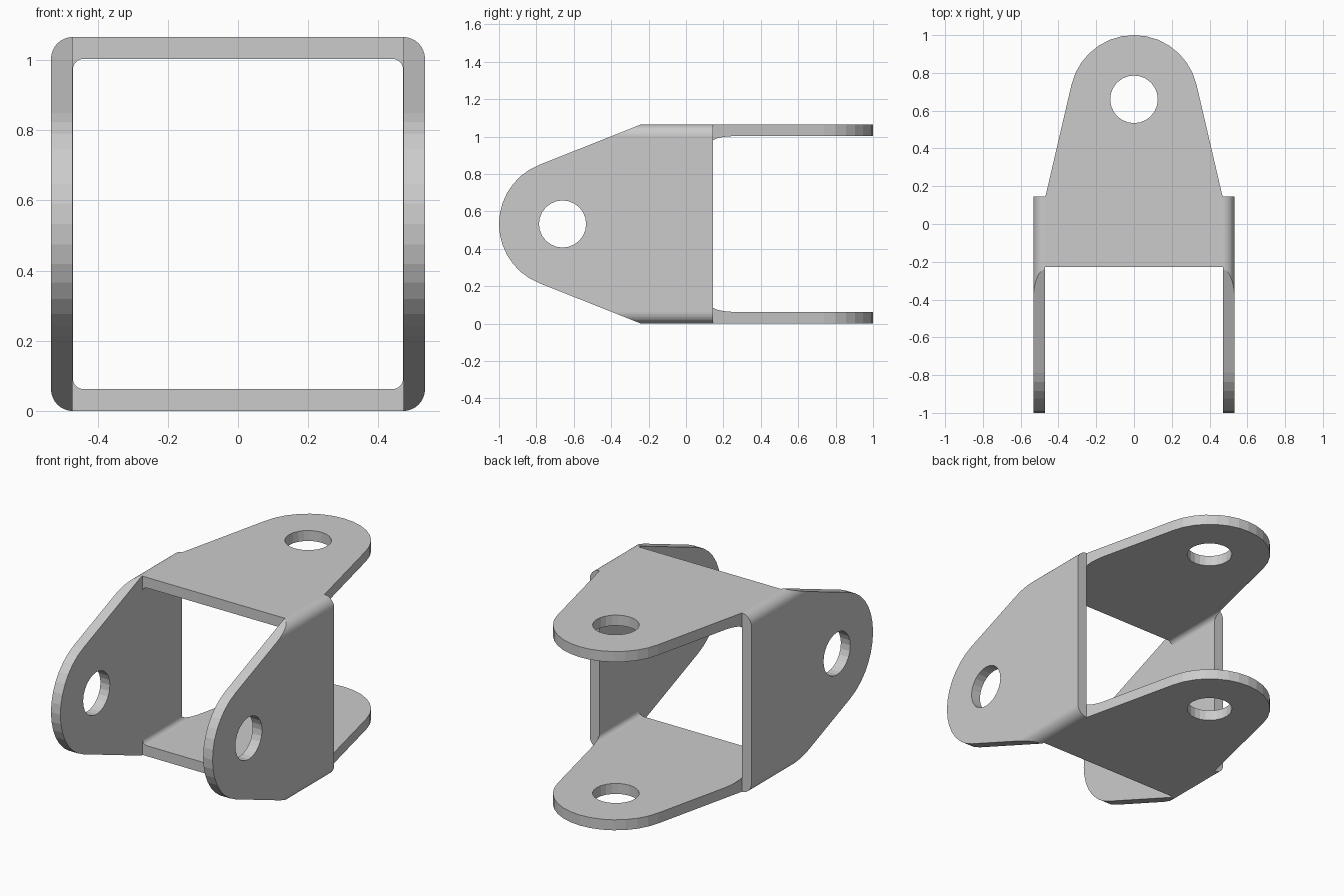
import bpy, bmesh
from math import sin, cos, acos, atan2, hypot, pi
from mathutils import Matrix, Vector

if "Cube" in bpy.data.objects:
    bpy.data.objects.remove(bpy.data.objects["Cube"])

H = 0.5325      # half width of the square sleeve
T = 0.0625      # sheet thickness
INNER = H - T
EYE = 0.66      # distance of the pin holes from the middle
R_EYE = 0.34
R_HOLE = 0.126


def prism(name, loops, to_world, half):
    """Extrude a 2D outline (or outer + inner pair) symmetrically; to_world maps (u, v, w)."""
    bm = bmesh.new()
    rings = []
    for loop in loops:
        rings.append([[bm.verts.new(to_world(u, v, w)) for u, v in loop]
                      for w in (-half, half)])
    n = len(loops[0])
    for a, b in rings:
        for i in range(n):
            j = (i + 1) % n
            bm.faces.new((a[i], a[j], b[j], b[i]))
    for k in (0, 1):
        if len(rings) == 1:
            bm.faces.new(rings[0][k])
        else:
            o, q = rings[0][k], rings[1][k]
            for i in range(n):
                j = (i + 1) % n
                bm.faces.new((o[i], o[j], q[j], q[i]))
    bmesh.ops.recalc_face_normals(bm, faces=bm.faces)
    me = bpy.data.meshes.new(name)
    bm.to_mesh(me)
    bm.free()
    ob = bpy.data.objects.new(name, me)
    bpy.context.collection.objects.link(ob)
    return ob


def rounded_square(half, r, seg=8):
    pts = []
    for k in range(4):
        sx, sy = ((1, 1), (-1, 1), (-1, -1), (1, -1))[k]
        for i in range(seg + 1):
            a = (k + i / seg) * pi / 2
            pts.append((sx * (half - r) + r * cos(a), sy * (half - r) + r * sin(a)))
    return pts


def circle(u, v, r, n=24):
    return [(u + r * cos(2 * pi * i / n), v + r * sin(2 * pi * i / n)) for i in range(n)]


def lug_outline(u0, v0, stepped, seg=14):
    """Tapered outline running from (u0, v0) tangent to the rounded eye."""
    du, dv = u0 - EYE, v0
    t = atan2(dv, du) - acos(R_EYE / hypot(du, dv))
    arc = [(EYE + R_EYE * cos(t - 2 * t * i / seg), R_EYE * sin(t - 2 * t * i / seg))
           for i in range(seg + 1)]
    if stepped:
        side = [(-1.2, 0.7), (u0, 0.7), (u0, v0)]
    else:
        slope = (v0 - arc[0][1]) / (u0 - arc[0][0])
        side = [(-1.2, 0.7), (u0 + (0.7 - v0) / slope, 0.7)]
    return side + arc + [(u, -v) for u, v in reversed(side)]


def cut(ob, cutter, op):
    cutter.hide_render = True
    m = ob.modifiers.new("cut", 'BOOLEAN')
    m.operation, m.object, m.solver = op, cutter, 'EXACT'
    bpy.context.view_layer.objects.active = ob
    bpy.ops.object.modifier_apply(modifier=m.name)
    bpy.data.objects.remove(cutter)


# direction mappings
along_y = lambda u, v, w: (u, w, v + H)
along_x = lambda u, v, w: (w, -u, v + H)      # u points forward
along_z = lambda u, v, w: (v, u, w + H)       # u points backward

# square sleeve with rounded bends
bracket = prism("double_yoke_bracket",
                [rounded_square(H, T), rounded_square(INNER, 0.03)], along_y, 1.1)

# side lugs reach forward, top and bottom lugs reach back
cut(bracket, prism("side_shape", [lug_outline(0.24, H, False)], along_x, 0.8), 'INTERSECT')
cut(bracket, prism("top_shape", [lug_outline(0.145, INNER - 0.001, True)], along_z, 0.8), 'INTERSECT')

# straight front edge of the top and bottom sheets
slot = [(-1.3, -INNER - 0.0005), (-0.228, -INNER - 0.0005),
        (-0.228, INNER + 0.0005), (-1.3, INNER + 0.0005)]
cut(bracket, prism("front_slot", [slot], along_z, 0.8), 'DIFFERENCE')

# pin holes
cut(bracket, prism("side_holes", [circle(EYE, 0, R_HOLE)], along_x, 0.8), 'DIFFERENCE')
cut(bracket, prism("top_holes", [circle(EYE, 0, R_HOLE)], along_z, 0.8), 'DIFFERENCE')
